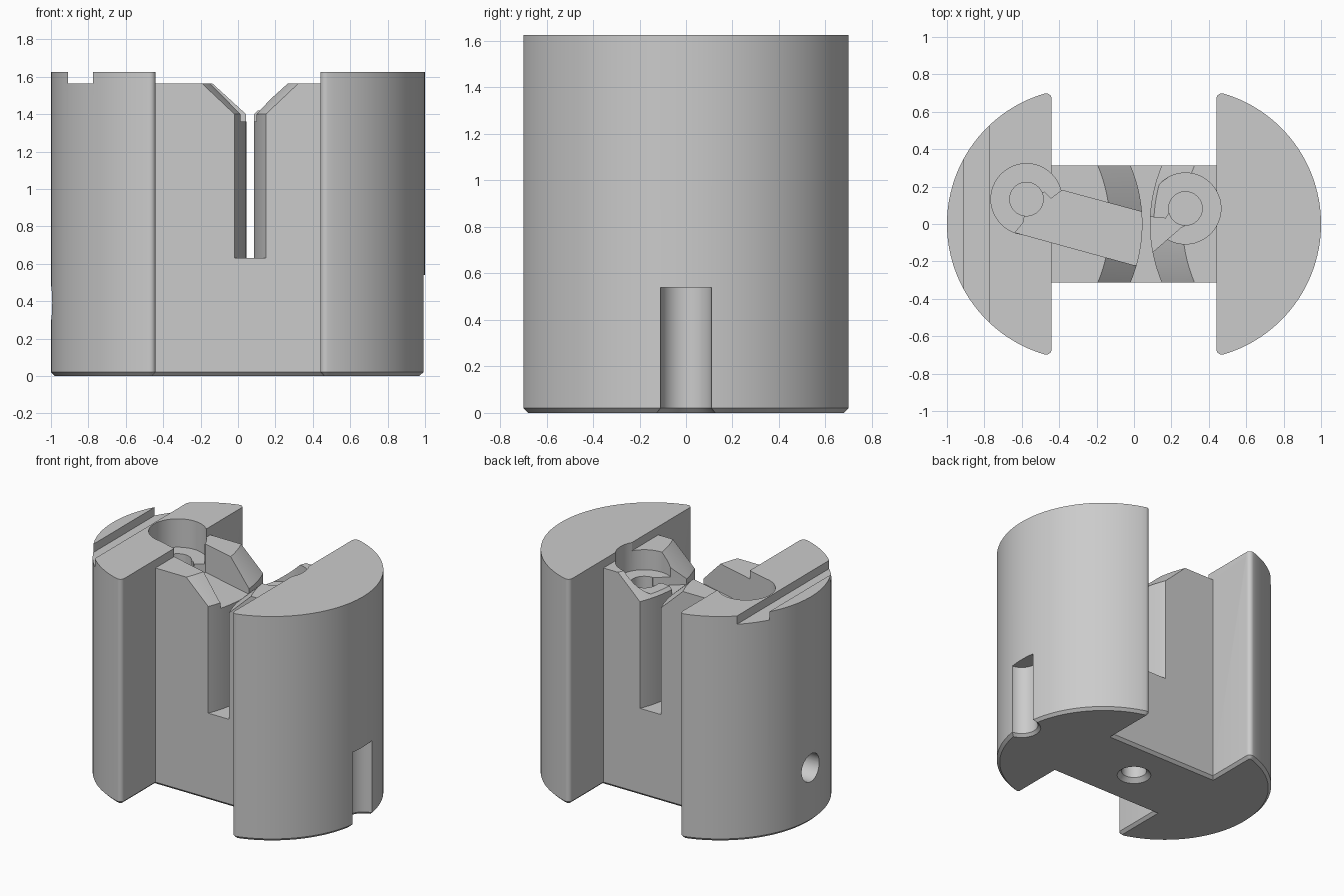
import bpy, bmesh
from math import sin, cos, pi, radians, sqrt, atan2
from mathutils import Matrix

old = bpy.data.objects.get("Cube")
if old:
    bpy.data.objects.remove(old, do_unlink=True)

grey = bpy.data.materials.new("machined grey")
grey.use_nodes = True
COLOUR = (0.6, 0.6, 0.6, 1)
grey.diffuse_color = COLOUR
grey.node_tree.nodes["Principled BSDF"].inputs["Base Color"].default_value = COLOUR


def loft(name, layers, matrix=Matrix(), chamfer=0):
    """Solid through stacked outlines: layers are (z, outline) pairs."""
    bm = bmesh.new()
    rings = [[bm.verts.new((x, y, z)) for x, y in pts] for z, pts in layers]
    n = len(rings[0])
    bottom = bm.faces.new(rings[0])
    bm.faces.new(rings[-1])
    for a, b in zip(rings, rings[1:]):
        for i in range(n):
            j = (i + 1) % n
            bm.faces.new((a[i], a[j], b[j], b[i]))
    bmesh.ops.recalc_face_normals(bm, faces=bm.faces)
    if chamfer:
        bmesh.ops.bevel(bm, geom=list(bottom.edges), offset=chamfer,
                        segments=1, affect='EDGES', clamp_overlap=False)
    bm.transform(matrix)
    bmesh.ops.recalc_face_normals(bm, faces=bm.faces)
    mesh = bpy.data.meshes.new(name)
    bm.to_mesh(mesh)
    bm.free()
    mesh.materials.append(grey)
    ob = bpy.data.objects.new(name, mesh)
    bpy.context.collection.objects.link(ob)
    return ob


def arc(cx, cy, r, start, end, n):
    return [(cx + r * cos(start + (end - start) * i / n),
             cy + r * sin(start + (end - start) * i / n)) for i in range(n + 1)]


def circle(cx, cy, r, n=48):
    return arc(cx, cy, r, 0, 2 * pi, n)[:-1]


def rect(x0, x1, y0, y1):
    return [(x0, y0), (x1, y0), (x1, y1), (x0, y1)]


def cut(body, cutter):
    mod = body.modifiers.new("cut", 'BOOLEAN')
    mod.operation = 'DIFFERENCE'
    mod.solver = 'EXACT'
    mod.object = cutter
    bpy.context.view_layer.objects.active = body
    bpy.ops.object.modifier_apply(modifier=mod.name)
    bpy.data.objects.remove(cutter, do_unlink=True)


# Body: two rounded side blocks joined by a web
TOP, WEB_TOP, ABOVE = 1.625, 1.565, 1.75
INNER, WEB_Y, R, CX, TIP = 0.44, 0.313, 0.727, 0.273, 0.03
tip_x = INNER + TIP
tip_y = sqrt((R - TIP) ** 2 - (tip_x - CX) ** 2)
sweep = atan2(tip_y, tip_x - CX)
half = ([(INNER, -WEB_Y)]
        + arc(tip_x, -tip_y, TIP, -pi, -sweep, 5)
        + arc(CX, 0, R, -sweep, sweep, 56)[1:]
        + arc(tip_x, tip_y, TIP, sweep, pi, 5)[1:]
        + [(INNER, WEB_Y)])
outline = half + [(-x, -y) for x, y in half]
body = loft("slotted_body", [(0, outline), (TOP, outline)], chamfer=0.02)

# Lowered top of the web and the cross groove on one side block
web_gap = rect(-INNER, INNER, -0.8, 0.8)
cut(body, loft("web_cutter", [(WEB_TOP, web_gap), (ABOVE, web_gap)]))
groove = rect(-0.91, -0.775, -0.8, 0.8)
cut(body, loft("groove_cutter", [(WEB_TOP, groove), (ABOVE, groove)]))


# Centre slot between two bulging walls, flared at the top
def slot(flare):
    ys = [-0.36 + 0.72 * i / 24 for i in range(25)]
    bulge = [0.8 - sqrt(0.64 - y * y) for y in ys]
    right = [(0.085 + b + flare, y) for y, b in zip(ys, bulge)]
    left = [(0.045 - b - flare, y) for y, b in zip(ys, bulge)]
    return right + left[::-1]


cut(body, loft("slot_cutter", [(0.63, slot(0)), (1.4, slot(0)), (1.6, slot(0.212))]))

# Pivot pockets with their lever channels
HUB, CHANNEL = 1.42, 1.36
left_channel = [(-0.59, 0.01), (-0.635, -0.045), (0.0, -0.22), (0.06, -0.22),
                (0.06, 0.06), (-0.385, 0.18), (-0.445, 0.135), (-0.48, 0.17),
                (-0.575, 0.13)]
right_channel = [(0.27, -0.01), (0.25, -0.02), (0.1, -0.15), (0.06, -0.15),
                 (0.06, 0.04), (0.17, 0.03), (0.19, 0.06), (0.275, 0.085)]
for x, y, channel in ((-0.575, 0.133, left_channel), (0.275, 0.083, right_channel)):
    for name, z, shape in (("hub", HUB, circle(x, y, 0.19)),
                           ("channel", CHANNEL, channel),
                           ("pin", 1.15, circle(x, y, 0.09, 32))):
        cut(body, loft(name + "_cutter", [(z, shape), (ABOVE, shape)]))

# Keyway in the side, flared at the base
cut(body, loft("keyway_cutter", [(-0.02, circle(1, 0, 0.15)), (0.02, circle(1, 0, 0.11)),
                                 (0.54, circle(1, 0, 0.11))]))

# Countersunk hole in the base
cut(body, loft("base_hole_cutter", [(-0.02, circle(0, 0, 0.135)), (0.03, circle(0, 0, 0.085)),
                                    (0.4, circle(0, 0, 0.085))]))

# Blind cross hole in the other side
across = Matrix.Translation((-1.1, 0, 0.39)) @ Matrix.Rotation(pi / 2, 4, 'Y')
cut(body, loft("side_hole_cutter", [(0, circle(0, 0, 0.1)), (0.5, circle(0, 0, 0.1))], across))

bpy.ops.object.select_all(action='DESELECT')
body.select_set(True)
bpy.context.view_layer.objects.active = body
bpy.ops.object.shade_smooth_by_angle(angle=radians(25))
